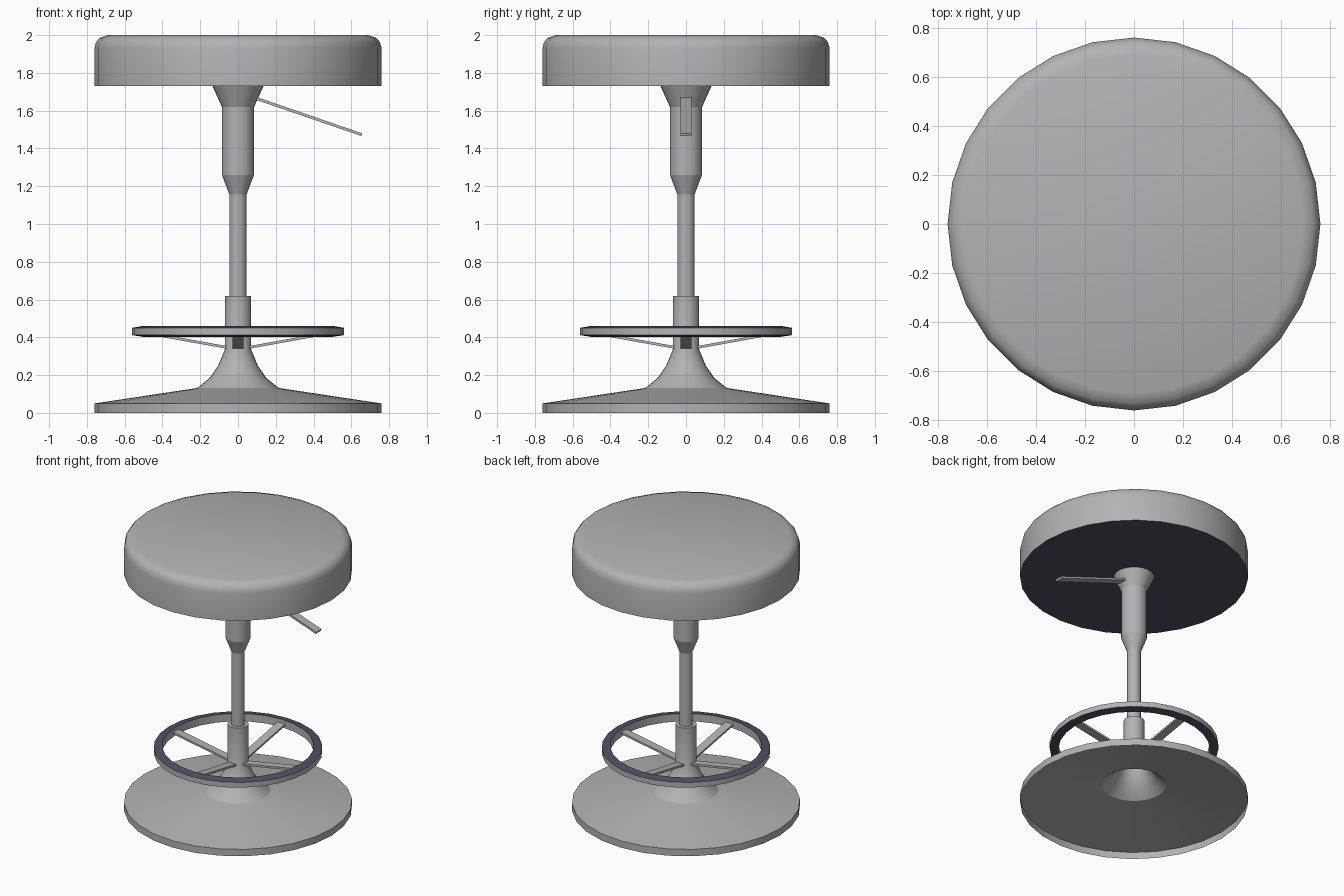
import bpy, bmesh, math
from mathutils import Matrix, Vector

if "Cube" in bpy.data.objects:
    bpy.data.objects.remove(bpy.data.objects["Cube"])

SIDES = 28

def material(name, rgb):
    m = bpy.data.materials.new(name)
    m.diffuse_color = (*rgb, 1)
    m.use_nodes = True
    m.node_tree.nodes["Principled BSDF"].inputs["Base Color"].default_value = m.diffuse_color
    return m

grey = material("grey metal", (0.45, 0.45, 0.46))
dark = material("dark slate", (0.085, 0.08, 0.125))

def finish(name, bm, mats, angle=30):
    me = bpy.data.meshes.new(name)
    bm.to_mesh(me)
    bm.free()
    for m in mats:
        me.materials.append(m)
    ob = bpy.data.objects.new(name, me)
    bpy.context.collection.objects.link(ob)
    bpy.ops.object.select_all(action='DESELECT')
    bpy.context.view_layer.objects.active = ob
    ob.select_set(True)
    bpy.ops.object.shade_smooth_by_angle(angle=math.radians(angle))
    return ob

def lathe(name, profile, closed=False, dark_rows=(), angle=30):
    """Spin (radius, z) points, listed so that faces look outward."""
    bm = bmesh.new()
    rings = []
    for r, z in profile:
        if r == 0:
            rings.append([bm.verts.new((0, 0, z))] * SIDES)
        else:
            rings.append([bm.verts.new((r * math.cos(2 * math.pi * i / SIDES),
                                        r * math.sin(2 * math.pi * i / SIDES), z))
                          for i in range(SIDES)])
    rows = len(rings) if closed else len(rings) - 1
    for k in range(rows):
        a, b = rings[k], rings[(k + 1) % len(rings)]
        for i in range(SIDES):
            j = (i + 1) % SIDES
            vs = list(dict.fromkeys([a[i], a[j], b[j], b[i]]))
            f = bm.faces.new(vs)
            f.material_index = 1 if k in dark_rows else 0
    return finish(name, bm, [grey, dark], angle)

def bar(name, start, end, width, thick, turn=0):
    """Flat bar between two (x, z) points, turned about the z axis."""
    a, b = Vector((start[0], 0, start[1])), Vector((end[0], 0, end[1]))
    d = b - a
    bm = bmesh.new()
    bmesh.ops.create_cube(bm, size=1)
    m = (Matrix.Rotation(turn, 4, 'Z') @ Matrix.Translation((a + b) / 2)
         @ Matrix.Rotation(-math.atan2(d.z, d.x), 4, 'Y')
         @ Matrix.Diagonal((d.length, width, thick, 1)))
    bmesh.ops.transform(bm, matrix=m, verts=bm.verts)
    return finish(name, bm, [grey])

# Flared hollow base with its collar
lathe("base", [(0.76, 0), (0.76, 0.05), (0.215, 0.132), (0.15, 0.185),
               (0.105, 0.25), (0.07, 0.335), (0.07, 0.62), (0.045, 0.62)])

# Thin piston and the wider sleeve under the seat
lathe("column", [(0.045, 0.6), (0.045, 1.155), (0.085, 1.26),
                 (0.085, 1.62), (0.135, 1.73)], angle=15)

# Seat cushion with rounded upper edge and dark underside
lathe("seat", [(0, 1.73), (0.76, 1.73), (0.76, 1.93), (0.752, 1.962),
               (0.733, 1.985), (0.69, 2.0), (0, 2.0)], dark_rows=(0,), angle=40)

# Foot ring with dark top and bottom rims
lathe("foot_ring", [(0.505, 0.403), (0.562, 0.412), (0.562, 0.45), (0.505, 0.46)],
      closed=True, dark_rows=(0, 2))

# Four spokes carrying the foot ring
for i in range(4):
    bar(f"spoke_{i + 1}", (0.06, 0.347), (0.507, 0.427), 0.06, 0.014, i * math.pi / 2)

# Height lever
bar("lever", (0.09, 1.667), (0.655, 1.473), 0.06, 0.015)
